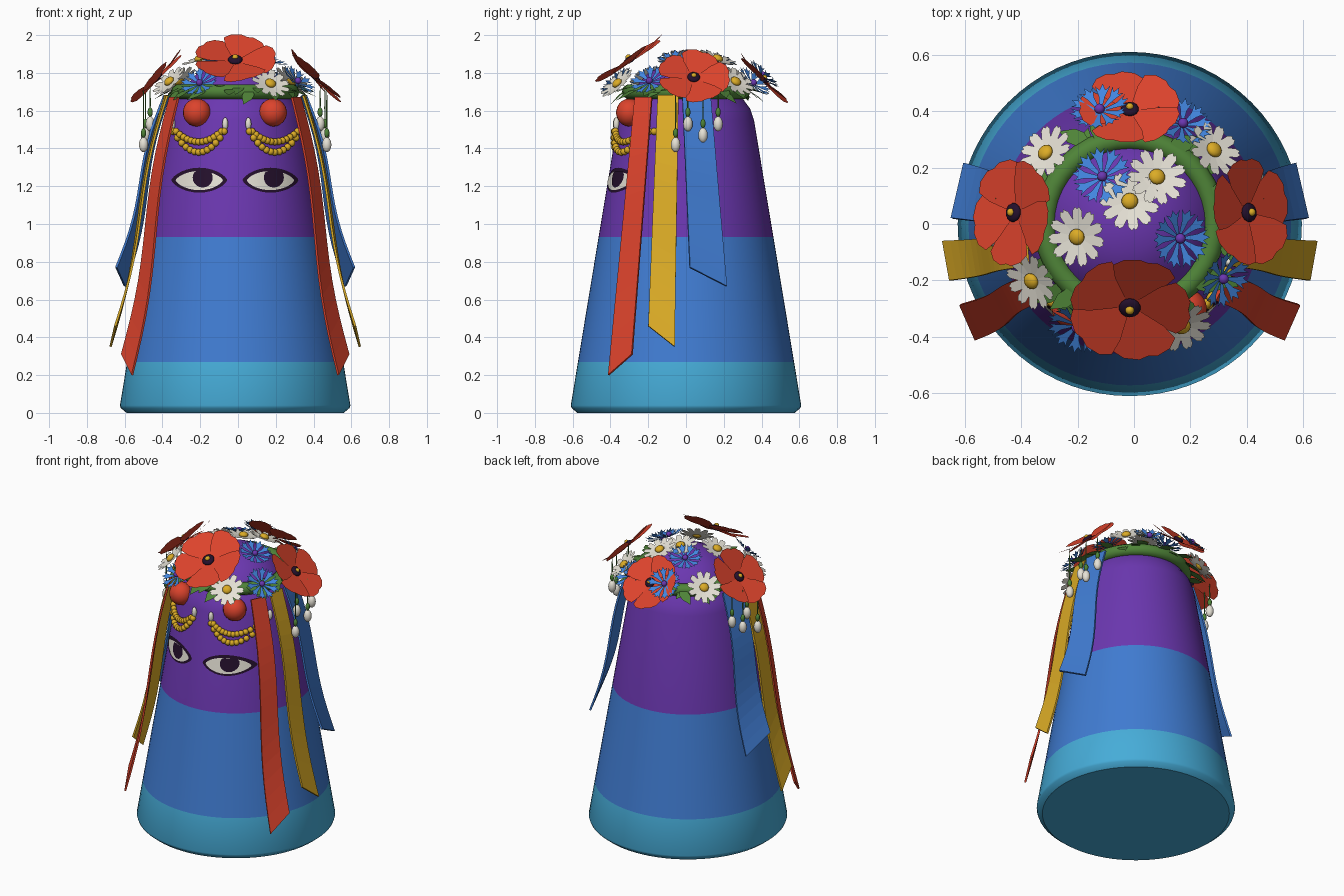
import bpy, bmesh, math, random
from mathutils import Vector, Matrix

random.seed(4)
if "Cube" in bpy.data.objects:
    bpy.data.objects.remove(bpy.data.objects["Cube"])
CX = -0.015  # axis of the body


def material(name, code):
    rgb = [int(code[i:i + 2], 16) / 255 for i in (0, 2, 4)]
    lin = [c / 12.92 if c < 0.04 else ((c + 0.055) / 1.055) ** 2.4 for c in rgb]
    m = bpy.data.materials.new(name)
    m.use_nodes = True
    m.diffuse_color = (*lin, 1)
    m.node_tree.nodes["Principled BSDF"].inputs["Base Color"].default_value = (*lin, 1)
    return m


CYAN = material("cyan", "46ACD8")
BLUE = material("blue", "407CD2")
PURPLE = material("purple", "6B37B0")
RED = material("red", "DC432C")
GREEN = material("leaf green", "4F8438")
WHITE = material("warm white", "E6E2D6")
GOLD = material("gold", "DCAC26")
DARK = material("dark plum", "24102C")
PETAL_BLUE = material("cornflower blue", "4286E0")


def mesh_from(bm, name, mats):
    me = bpy.data.meshes.new(name)
    bm.to_mesh(me)
    bm.free()
    for m in mats:
        me.materials.append(m)
    return me


def place(name, me, matrix=None):
    ob = bpy.data.objects.new(name, me)
    bpy.context.scene.collection.objects.link(ob)
    if matrix:
        ob.matrix_world = matrix
    return ob


def ball(bm, loc, size, mat=0, segs=14):
    geo = bmesh.ops.create_uvsphere(bm, u_segments=segs, v_segments=segs // 2 + 1, radius=1,
                                    matrix=Matrix.Translation(loc) @ Matrix.Diagonal((*size, 1)))
    for f in {f for v in geo["verts"] for f in v.link_faces}:
        f.material_index = mat
        f.smooth = True


# Body: lathed cone with a rounded crown, coloured in bands by height
profile = [(0, 0), (.575, 0), (.605, .025), (.61, .04), (.572, .27), (.463, .93), (.36, 1.55),
           (.34, 1.61), (.31, 1.65), (.27, 1.72), (.2, 1.8), (.1, 1.85), (0, 1.86)]
bm = bmesh.new()
vs = [bm.verts.new((r, 0, z)) for r, z in profile]
edges = [bm.edges.new(p) for p in zip(vs, vs[1:])]
bmesh.ops.spin(bm, geom=vs + edges, cent=(0, 0, 0), axis=(0, 0, 1), angle=math.tau, steps=72)
bmesh.ops.remove_doubles(bm, verts=bm.verts, dist=.0005)
bmesh.ops.recalc_face_normals(bm, faces=bm.faces)
for f in bm.faces:
    z = f.calc_center_median().z
    f.material_index = (z > .27) + (z > .93)
body = place("body", mesh_from(bm, "body", [CYAN, BLUE, PURPLE]), Matrix.Translation((CX, 0, 0)))
bpy.context.view_layer.objects.active = body
body.select_set(True)
bpy.ops.object.shade_smooth_by_angle(angle=math.radians(35))
body.select_set(False)


def on_body(x, z, lift):
    r = .61 - .1656 * (z - .04) + lift
    return Vector((x, -math.sqrt(r * r - (x - CX) ** 2), z))


# Eyes: thin plates following the curve of the body
def plate(name, outline, centre, lift, mat, rings=7):
    bm = bmesh.new()
    cx, cz = centre
    n = len(outline)
    loops = [[bm.verts.new(on_body(cx + x * k / rings, cz + z * k / rings, lift)) for x, z in outline]
             for k in range(1, rings + 1)]
    bm.faces.new(loops[0])
    for a, b in zip(loops, loops[1:]):
        for i in range(n):
            bm.faces.new((a[i], b[i], b[(i + 1) % n], a[(i + 1) % n]))
    bmesh.ops.recalc_face_normals(bm, faces=bm.faces)
    if sum(f.normal.y for f in bm.faces) > 0:
        bmesh.ops.reverse_faces(bm, faces=bm.faces)
    place(name, mesh_from(bm, name, [mat]))


def almond(w, up, down):
    top = [(w * math.cos(a), up * math.sin(a) ** 1.4) for a in [math.pi * i / 14 for i in range(15)]]
    low = [(-x, -down * z / up) for x, z in top[1:-1]]
    return top + low


iris = [(.053 * math.cos(math.tau * i / 20), min(.034, .053 * math.sin(math.tau * i / 20))) for i in range(20)]
for side, ex in (("right", -.205), ("left", .172)):
    plate(side + "_eye_rim", almond(.148, .066, .066), (ex, 1.232), .003, DARK)
    plate(side + "_eye_white", almond(.125, .05, .052), (ex, 1.231), .006, WHITE)
    plate(side + "_iris", iris, (ex + .018, 1.246), .009, DARK)

# Red baubles, bead swags and small pearls on the forehead
for side, bx in (("right", -.208), ("left", .195)):
    bm = bmesh.new()
    ball(bm, (bx - .01, -.3, 1.59), (.074, .07, .074), segs=20)
    place(side + "_bauble", mesh_from(bm, "bauble", [RED]))
    bm = bmesh.new()
    for sag, half in ((.055, .12), (.11, .135)):
        count = 13
        for i in range(count):
            t = 2 * i / (count - 1) - 1
            z = 1.49 - sag * (1 - t * t)
            ball(bm, on_body(bx + half * t, z, .014), (.019,) * 3, segs=10)
    place(side + "_bead_swag", mesh_from(bm, "bead_swag", [GOLD]))
    bm = bmesh.new()
    for s in (-1, 1):
        ball(bm, on_body(bx + s * .14, 1.53, .012), (.016, .016, .034))
    place(side + "_pearls", mesh_from(bm, "pearls", [WHITE]))

# Ribbons: each given by its two edges, front edge first (x, y, z at top and at tip)
ribbons = {
    "red": (RED, ((.30, -.27, 1.67), (.545, -.41, .2)), ((.345, -.18, 1.67), (.6, -.285, .31))),
    "yellow": (GOLD, ((.36, -.15, 1.68), (.635, -.2, .46)), ((.37, -.04, 1.68), (.66, -.06, .35))),
    "blue": (BLUE, ((.375, -.02, 1.68), (.63, .02, .77)), ((.35, .13, 1.68), (.585, .215, .67))),
}
for name, (mat, front, back) in ribbons.items():
    for side, s in (("left", 1), ("right", -1)):
        bm = bmesh.new()
        rows = []
        for i in range(15):
            t = i / 14
            row = []
            for a, b in (front, back):
                p = Vector(a).lerp(Vector(b), t)
                p.x += .018 * math.sin(math.tau * t)
                row.append(bm.verts.new((CX + s * p.x, p.y, p.z)))
            rows.append(row)
        for a, b in zip(rows, rows[1:]):
            bm.faces.new((a[0], a[1], b[1], b[0]) if s < 0 else (a[0], b[0], b[1], a[1]))
        ob = place(f"{side}_{name}_ribbon", mesh_from(bm, "ribbon", [mat]))
        mod = ob.modifiers.new("thickness", "SOLIDIFY")
        mod.thickness = .012
        mod.offset = 0

# Wreath ring
bpy.ops.mesh.primitive_torus_add(location=(CX, 0, 1.7), major_radius=.3, minor_radius=.04,
                                 major_segments=40, minor_segments=10)
bpy.context.object.name = "wreath_ring"
bpy.context.object.data.materials.append(GREEN)
bpy.ops.object.shade_smooth()


# Flower heads of unit radius: petals from a half outline of (distance, half width)
def petals(bm, count, half, cup, skew=0):
    for k in range(count):
        turn = Matrix.Rotation(math.tau * k / count, 3, "Z")
        pts = half + [(r, -w) for r, w in reversed(half) if w > 0]
        bm.faces.new([bm.verts.new(turn @ Vector((r, w, cup * r * r + skew * w))) for r, w in reversed(pts)])
    bmesh.ops.recalc_face_normals(bm, faces=bm.faces)
    for f in bm.faces:
        if f.normal.z < 0:
            f.normal_flip()


bm = bmesh.new()
petals(bm, 5, [(.04, .05), (.5, .42), (.76, .54), (.92, .4), (1, .16), (.97, 0)], .12, .1)
ball(bm, (0, 0, .06), (.18, .18, .08), 1)
ball(bm, (0, 0, .13), (.075, .075, .07), 2)
poppy = mesh_from(bm, "poppy", [RED, DARK, GOLD])

bm = bmesh.new()
petals(bm, 11, [(.1, .06), (.55, .17), (.86, .17), (1, .07), (.93, 0)], .12)
ball(bm, (0, 0, .08), (.27, .27, .17), 1)
daisy = mesh_from(bm, "daisy", [WHITE, GOLD])

bm = bmesh.new()
petals(bm, 10, [(.05, .03), (.6, .11), (.93, .26), (.8, .1), (1, 0)], .25)
ball(bm, (0, 0, .12), (.17, .17, .16), 1)
cornflower = mesh_from(bm, "cornflower", [PETAL_BLUE, PURPLE])

bm = bmesh.new()
petals(bm, 1, [(0, .03), (.3, .22), (.6, .22), (1, 0)], -.15)
leaf = mesh_from(bm, "leaf", [GREEN])


def flower(name, me, loc, radius):
    x, y, z = loc
    out = Vector((x - CX, y, 0))
    lean = 2.2 * out.length if z > 1.8 else .9   # crown flowers face up, wreath flowers outward
    normal = out.normalized() * min(lean, .95) + Vector((0, 0, 1 if z > 1.8 else .9))
    if me is poppy and z > 1.8:
        normal = Vector((0, -.55, .83))
    rot = normal.to_track_quat("Z", "Y").to_matrix().to_4x4()
    place(name, me, Matrix.Translation(loc) @ rot @ Matrix.Scale(radius, 4))


flower("front_poppy", poppy, (CX, -.29, 1.86), .215)
flower("left_poppy", poppy, (.4, .04, 1.77), .19)
flower("right_poppy", poppy, (-.42, .04, 1.77), .19)
flower("back_poppy", poppy, (CX, .4, 1.76), .18)
for p in [(-.31, .25, 1.75), (.28, .26, 1.75), (-.36, -.2, 1.75), (.17, -.36, 1.74),
          (.08, .165, 1.87), (CX, .08, 1.89), (-.2, -.045, 1.87)]:
    flower("daisy", daisy, p, .108)
for p in [(.31, -.19, 1.75), (-.2, -.36, 1.74), (-.12, .4, 1.78), (.17, .35, 1.74),
          (-.11, .165, 1.86), (.16, -.05, 1.86)]:
    flower("cornflower", cornflower, p, .108)

# Leaves fanned around the wreath
for i in range(34):
    a = math.tau * i / 34
    turn = Matrix.Rotation(a, 4, "Z")
    tilt = Matrix.Rotation(random.uniform(-.1, .65), 4, "Y")
    yaw = Matrix.Rotation(random.uniform(-.9, .9), 4, "Z")
    spot = Matrix.Translation((.29 + .03 * (i % 2), 0, 1.735 - .02 * (i % 2)))
    place("wreath_leaf", leaf, Matrix.Translation((CX, 0, 0)) @ turn @ spot @ tilt @ yaw @ Matrix.Scale(.13, 4))

# Hanging pearl drops with green caps at each side
for side, s in (("left", 1), ("right", -1)):
    bm = bmesh.new()
    for x, y, z in [(.45, .01, 1.53), (.475, .09, 1.47), (.45, .17, 1.53), (.485, -.055, 1.42)]:
        ball(bm, (CX + s * x, y, z), (.025, .025, .04))
        ball(bm, (CX + s * x, y, z + .062), (.014, .014, .026), 1, 8)
        ball(bm, (CX + s * x, y, (z + 1.7) / 2 + .03), (.004, .004, (1.7 - z) / 2), 1, 6)
    place(side + "_pearl_drops", mesh_from(bm, "pearl_drops", [WHITE, GREEN]))
